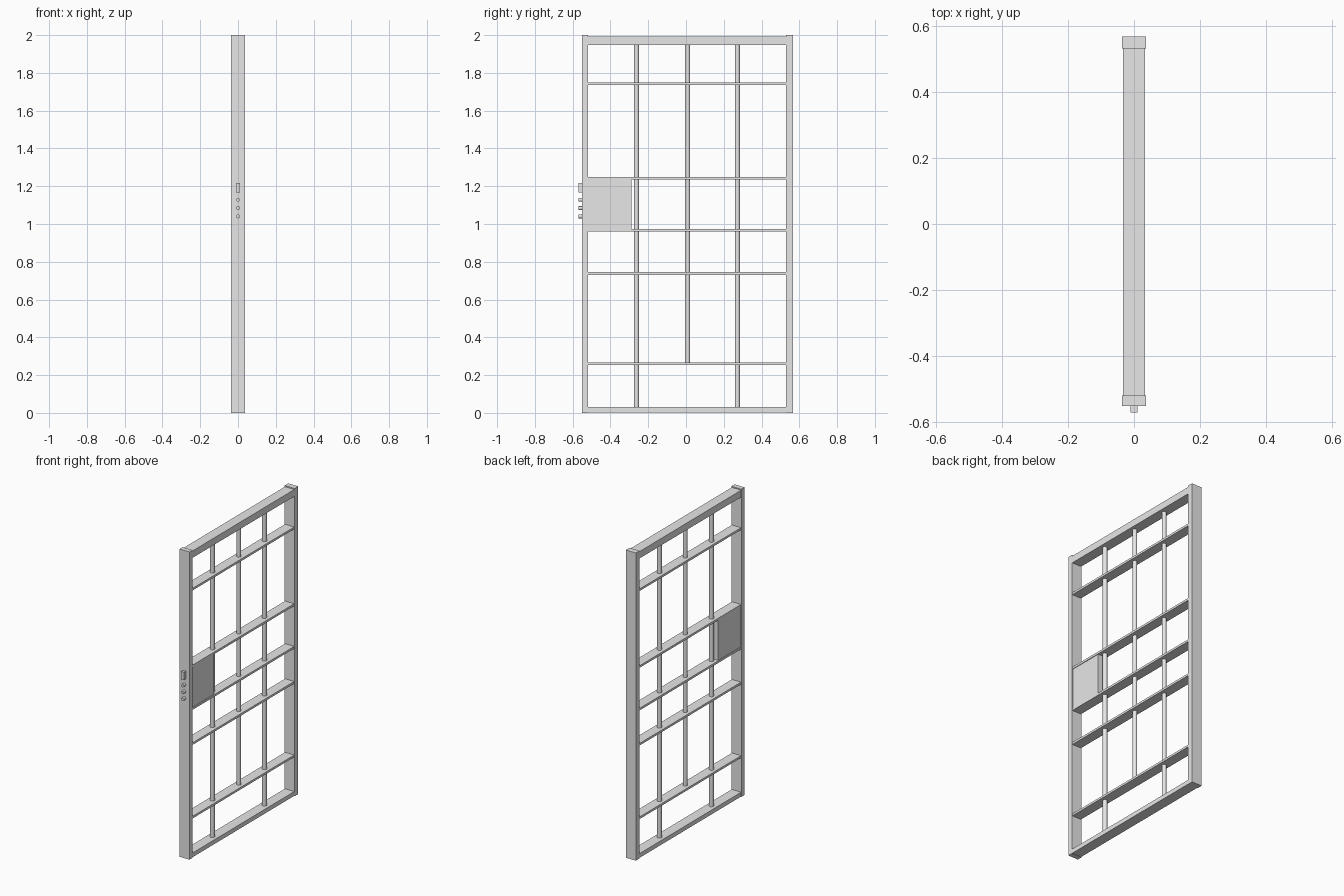
import bpy
import math

cube = bpy.data.objects.get("Cube")
if cube:
    bpy.data.objects.remove(cube, do_unlink=True)

COLOR = (0.8, 0.8, 0.8, 1)
metal = bpy.data.materials.new("light grey metal")
metal.use_nodes = True
metal.diffuse_color = COLOR
metal.node_tree.nodes["Principled BSDF"].inputs["Base Color"].default_value = COLOR


def box(name, half_width, y, z):
    """Box centred on x = 0, spanning the y and z ranges."""
    bpy.ops.mesh.primitive_cube_add(size=1, location=(0, sum(y) / 2, sum(z) / 2))
    ob = bpy.context.object
    ob.name = name
    ob.scale = (2 * half_width, y[1] - y[0], z[1] - z[0])
    bpy.ops.object.transform_apply(location=False, rotation=False, scale=True)
    ob.data.materials.append(metal)


def rod(name, radius, length, location, rotation=(0, 0, 0)):
    bpy.ops.mesh.primitive_cylinder_add(vertices=24, radius=radius, depth=length,
                                        location=location, rotation=rotation)
    ob = bpy.context.object
    ob.name = name
    bpy.ops.object.shade_smooth_by_angle(angle=math.radians(40))
    ob.data.materials.append(metal)


# Outer frame
FRONT, BACK = -0.518, 0.53
box("lock_stile", 0.036, (-0.55, FRONT), (0, 2))
box("hinge_stile", 0.036, (BACK, 0.567), (0, 2))
box("top_rail", 0.034, (FRONT, BACK), (1.948, 1.993))
box("bottom_rail", 0.034, (FRONT, BACK), (0.002, 0.03))

# Flat cross bars
for i, z in enumerate((0.26, 0.738, 0.966, 1.243, 1.742)):
    box(f"cross_bar_{i + 1}", 0.033, (FRONT, BACK), (z - 0.007, z + 0.007))

# Round upright bars, the middle one stopping at the lowest cross bar
for name, y, low in (("front", -0.262, 0.03), ("middle", 0.008, 0.26), ("back", 0.272, 0.03)):
    rod(f"{name}_upright", 0.0135, 1.948 - low, (0, y, (1.948 + low) / 2))

# Lock case with its latch and bolts
box("lock_case", 0.029, (FRONT, -0.289), (0.973, 1.236))
box("latch", 0.01, (-0.57, -0.55), (1.168, 1.218))
for i, z in enumerate((1.04, 1.084, 1.128)):
    rod(f"lock_bolt_{i + 1}", 0.01, 0.02, (0, -0.56, z), (math.pi / 2, 0, 0))
